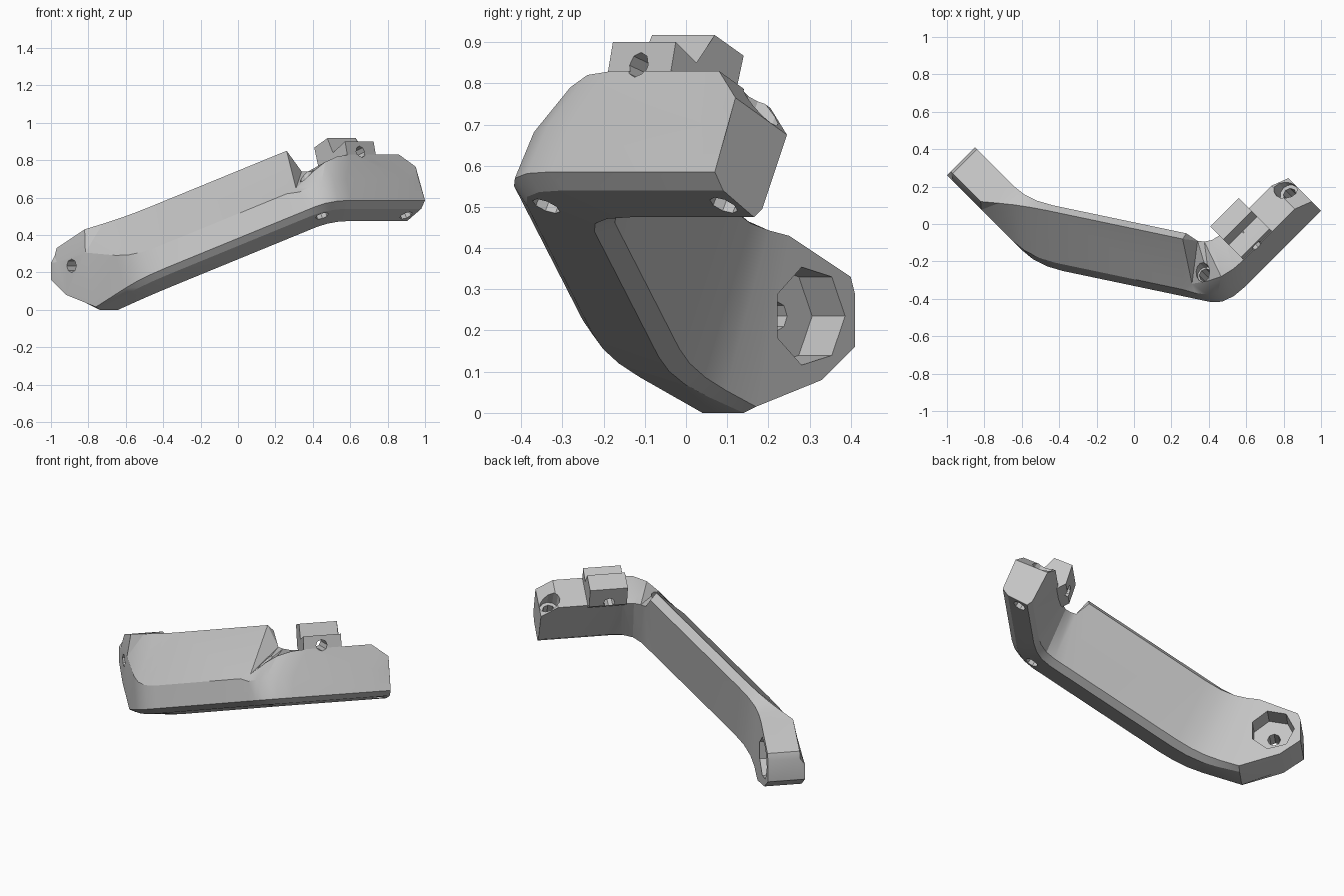
import bpy, bmesh, math
from mathutils import Vector

old = bpy.data.objects.get("Cube")
if old:
    bpy.data.objects.remove(old, do_unlink=True)

shade = (0.55, 0.55, 0.55, 1)
grey = bpy.data.materials.new("plain_grey")
grey.use_nodes = True
grey.diffuse_color = shade
grey.node_tree.nodes["Principled BSDF"].inputs["Base Color"].default_value = shade


def diagonal(total, difference, z):
    """Point given by x + y and x - y, since both end walls stand at 45 degrees."""
    return Vector(((total + difference) / 2, (total - difference) / 2, z))


def skin(name, rings):
    """Closed solid through a row of equal-length rings."""
    bm = bmesh.new()
    loops = [[bm.verts.new(point) for point in ring] for ring in rings]
    count = len(loops[0])
    for first, second in zip(loops, loops[1:]):
        for i in range(count):
            j = (i + 1) % count
            bm.faces.new((first[i], first[j], second[j], second[i]))
    bm.faces.new(loops[0])
    bm.faces.new(loops[-1][::-1])
    bmesh.ops.triangulate(bm, faces=bm.faces[:])
    bmesh.ops.recalc_face_normals(bm, faces=bm.faces[:])
    mesh = bpy.data.meshes.new(name)
    bm.to_mesh(mesh)
    bm.free()
    mesh.materials.append(grey)
    solid = bpy.data.objects.new(name, mesh)
    bpy.context.collection.objects.link(solid)
    return solid


def combine(target, other, operation):
    modifier = target.modifiers.new(operation, "BOOLEAN")
    modifier.object = other
    modifier.operation = operation
    modifier.solver = "EXACT"
    bpy.context.view_layer.objects.active = target
    bpy.ops.object.modifier_apply(modifier=modifier.name)
    bpy.data.objects.remove(other, do_unlink=True)


def bore(target, start, end, radius, sides=8):
    turn = (end - start).to_track_quat("Z", "Y")
    ring = []
    for k in range(sides):
        angle = k * math.tau / sides
        ring.append(turn @ Vector((radius * math.cos(angle), radius * math.sin(angle), 0)))
    cutter = skin("bore_cutter", [[centre + spoke for spoke in ring] for centre in (start, end)])
    combine(target, cutter, "DIFFERENCE")


def soften(corner, before, after):
    """Short curve that rounds a bend of the arm."""
    back, ahead = before - corner, after - corner
    start = corner + back.normalized() * min(.13, back.length * .6)
    end = corner + ahead.normalized() * min(.15, ahead.length * .6)
    return [start.lerp(corner, t).lerp(corner.lerp(end, t), t) for t in (0, 1 / 3, 2 / 3, 1)]


# Rounded outline of the low end wall: x - y and z of its lower and upper edges
low_outline = [(-1.26, .16), (-1.1, .08), (-.78, .015)]
top_outline = [(-1.26, .29), (-1.24, .33), (-.94, .43)]

# Each long edge: x + y on the low wall and at its bend,
# then x + y at the high bend, x - y and z on the high wall
edges = {
    "outer_top": (-.7, -.5, .21, .78, .83),
    "outer_crease": (-.74, -.74, .09, .86, .7),
    "outer_low": (-.74, -.74, .06, .93, .585),
    "under_outer": (-.7, -.7, .08, .89, .54),
    "under_inner": (-.5, -.5, .26, .74, .475),
    "inner_low": (-.44, -.44, .32, .7, .495),
    "inner_top": (-.44, -.44, .33, .53, .74),
}

# Upper edges step down at the notch where the sloping web stops
notch = {
    "outer_top": [(.26, -.08, .85), (.31, -.32, .65)],
    "outer_crease": [(.26, -.35, .62), (.33, -.37, .63)],
    "inner_top": [(.28, -.05, .81), (.34, -.09, .74)],
}
slope = Vector((1, -.21, .41))


def rail(name):
    wall, bend, turn, across, height = edges[name]
    share = {"outer_top": 1, "inner_top": 1, "outer_crease": .7}.get(name, 0)
    sink = .015 if name.startswith("under") else 0
    points = []
    for (low, low_z), (top, top_z) in zip(low_outline, top_outline):
        points.append(diagonal(wall, low + (top - low) * share, low_z + (top_z - low_z) * share))
    points[-1].z -= sink
    high_bend = diagonal(turn, across, height)
    if name in notch:
        step = [Vector(p) for p in notch[name]]
    else:
        step = [high_bend - slope * back for back in (.2, .14)]
    # Run the web's slope back down until it meets the low wall
    low_bend = step[0] - slope * ((step[0].x + step[0].y - bend) / (slope.x + slope.y))
    # The high end has its top corner cut off
    cut = Vector((.025, -.025, -.065)) if name.endswith("top") else Vector()
    near_end = diagonal(.94, across, height)
    far_end = diagonal(1.07, across, height) + cut
    return (points + soften(low_bend, points[-1], step[0]) + step
            + soften(high_bend, step[1], near_end) + [near_end, far_end])


# Bent arm
arm = skin("bent_arm", list(zip(*[rail(name) for name in edges])))

# Notched clamp block: a profile pushed along the high wall
profile = [(.78, .81), (.75, .9), (.65, .85), (.62, .84), (.56, .917),
           (.42, .867), (.47, .75), (.6, .7), (.7, .72)]
block = skin("clamp_block", [[diagonal(along, q, z) for q, z in profile] for along in (.395, .7)])
combine(arm, block, "UNION")

# Cross bolt hole through the block
bore(arm, diagonal(.54, 1, .9), diagonal(.54, .3, .73), .032)

# Two leaning holes through the high wall, wider at the top
lean = Vector((-.09, .09, .24))
for foot, wide in ((Vector((.9, .09, .5)), .055), (Vector((.45, -.34, .5)), .045)):
    bore(arm, foot - lean * .4, foot + lean * 2, .036)
    bore(arm, foot + lean * .75, foot + lean * 2, wide, 12)

# Low end bolt hole with a deep nut recess on the inside
bore(arm, diagonal(-.96, -1.04, .235), diagonal(-.16, -1.04, .235), .036)
bore(arm, diagonal(-.6, -1.04, .235), diagonal(-.2, -1.04, .235), .122, 7)

bpy.ops.object.select_all(action="DESELECT")
arm.select_set(True)
bpy.context.view_layer.objects.active = arm
bpy.ops.object.shade_smooth_by_angle(angle=math.radians(25))
